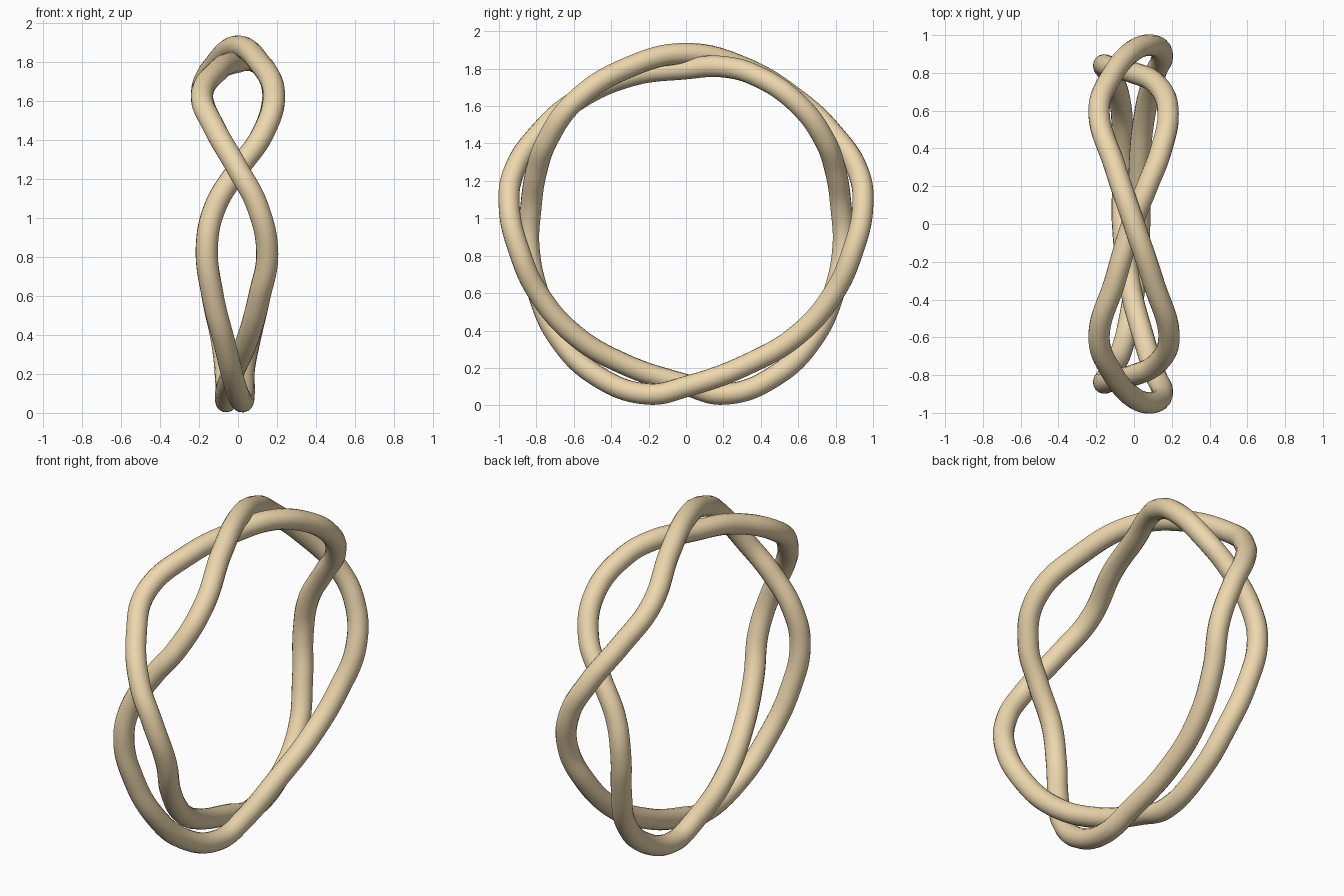
import bpy

mat = bpy.data.materials.new("tan")
mat.diffuse_color = (0.85, 0.68, 0.42, 1)


def tube_loop(name, points, radius):
    """Closed smooth tube through the given centre-line points."""
    cu = bpy.data.curves.new(name, 'CURVE')
    cu.dimensions = '3D'
    cu.bevel_depth = radius
    cu.bevel_resolution = 6
    cu.resolution_u = 10
    cu.use_fill_caps = False
    sp = cu.splines.new('BEZIER')
    sp.bezier_points.add(len(points) - 1)
    for bp, p in zip(sp.bezier_points, points):
        bp.co = p
        bp.handle_left_type = bp.handle_right_type = 'AUTO'
    sp.use_cyclic_u = True
    sp.use_smooth = True
    cu.materials.append(mat)
    ob = bpy.data.objects.new(name, cu)
    bpy.context.collection.objects.link(ob)
    return ob


# first ring: passes over the top on the outside
tube_loop("outer_strand", [
    (0, 0, 1.88), (0.10, -0.30, 1.81), (0.185, -0.60, 1.62),
    (0.12, -0.74, 1.42), (0, -0.80, 1.25), (-0.12, -0.83, 1.05),
    (-0.16, -0.84, 0.85), (-0.13, -0.79, 0.6), (-0.07, -0.68, 0.36),
    (-0.02, -0.48, 0.16), (0.02, -0.20, 0.06), (0.03, 0, 0.10),
    (0.03, 0.33, 0.22), (0.06, 0.60, 0.38), (0.11, 0.79, 0.6),
    (0.15, 0.89, 0.82), (0.10, 0.945, 1.06), (0, 0.92, 1.25),
    (-0.12, 0.78, 1.46), (-0.185, 0.60, 1.63), (-0.10, 0.30, 1.81)], 0.057)

# second ring: passes under the top and winds around the first
tube_loop("inner_strand", [
    (-0.01, 0, 1.80), (-0.10, -0.30, 1.76), (-0.185, -0.60, 1.62),
    (-0.12, -0.78, 1.46), (0, -0.92, 1.25), (0.10, -0.945, 1.06),
    (0.15, -0.89, 0.82), (0.11, -0.79, 0.6), (0.05, -0.60, 0.38),
    (-0.02, -0.33, 0.22), (-0.06, 0, 0.11), (-0.06, 0.20, 0.06),
    (-0.06, 0.48, 0.16), (-0.08, 0.68, 0.36), (-0.13, 0.79, 0.6),
    (-0.16, 0.84, 0.85), (-0.12, 0.83, 1.05), (0, 0.80, 1.25),
    (0.12, 0.74, 1.42), (0.18, 0.60, 1.61), (0.14, 0.38, 1.76),
    (0.07, 0.2, 1.81)], 0.057)
